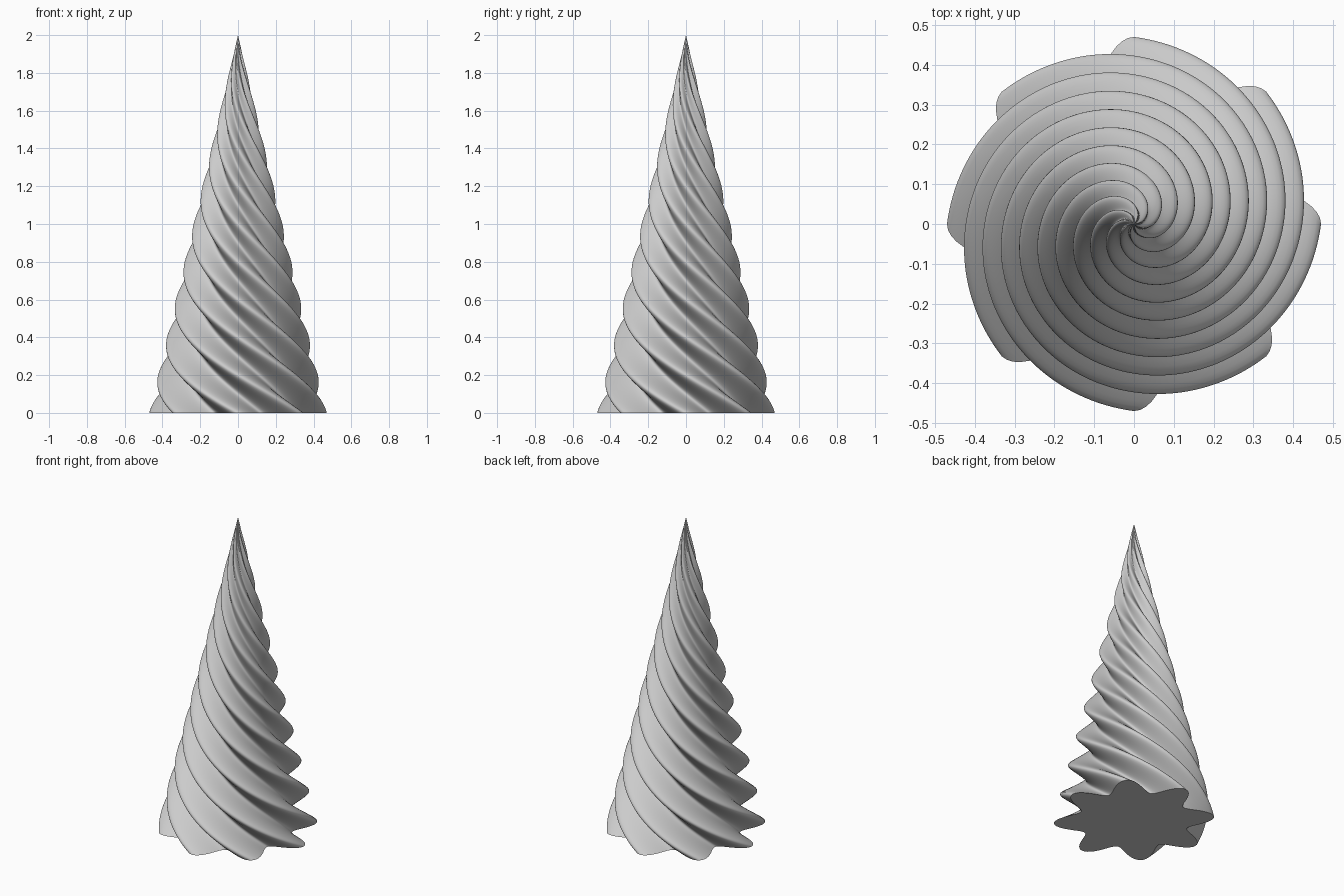
import bpy, bmesh, math

cube = bpy.data.objects.get("Cube")
if cube:
    bpy.data.objects.remove(cube, do_unlink=True)

HEIGHT = 2.0
LOBES = 8
MEAN_RADIUS, LOBE_DEPTH = 0.397, 0.073
TWIST = -math.radians(450)      # clockwise going up
SIDES, LAYERS = 192, 200


def make_material(name, colour):
    mat = bpy.data.materials.new(name)
    mat.use_nodes = True
    mat.diffuse_color = colour
    mat.node_tree.nodes["Principled BSDF"].inputs["Base Color"].default_value = colour
    return mat


def lobed_ring(bm, t):
    """One eight-lobed section, shrunk and turned by height fraction t."""
    ring = []
    for i in range(SIDES):
        a = 2 * math.pi * i / SIDES
        r = (MEAN_RADIUS + LOBE_DEPTH * math.cos(LOBES * a)) * (1 - t)
        a += TWIST * t
        ring.append(bm.verts.new((r * math.cos(a), r * math.sin(a), HEIGHT * t)))
    return ring


# Twisted, tapering body
bm = bmesh.new()
rings = [lobed_ring(bm, k / LAYERS) for k in range(LAYERS)]
for low, high in zip(rings, rings[1:]):
    for i in range(SIDES):
        j = (i + 1) % SIDES
        bm.faces.new((low[i], low[j], high[j], high[i]))

# Pointed tip and flat base
apex = bm.verts.new((0, 0, HEIGHT))
for i in range(SIDES):
    bm.faces.new((rings[-1][i], rings[-1][(i + 1) % SIDES], apex))
bm.faces.new(rings[0][::-1])

mesh = bpy.data.meshes.new("twisted_cone")
bm.to_mesh(mesh)
bm.free()
cone = bpy.data.objects.new("twisted_cone", mesh)
bpy.context.collection.objects.link(cone)
mesh.materials.append(make_material("light_grey", (0.6, 0.6, 0.6, 1)))

# Smooth flanks with a crisp base edge
bpy.ops.object.select_all(action="DESELECT")
cone.select_set(True)
bpy.context.view_layer.objects.active = cone
bpy.ops.object.shade_smooth_by_angle(angle=math.radians(40))
